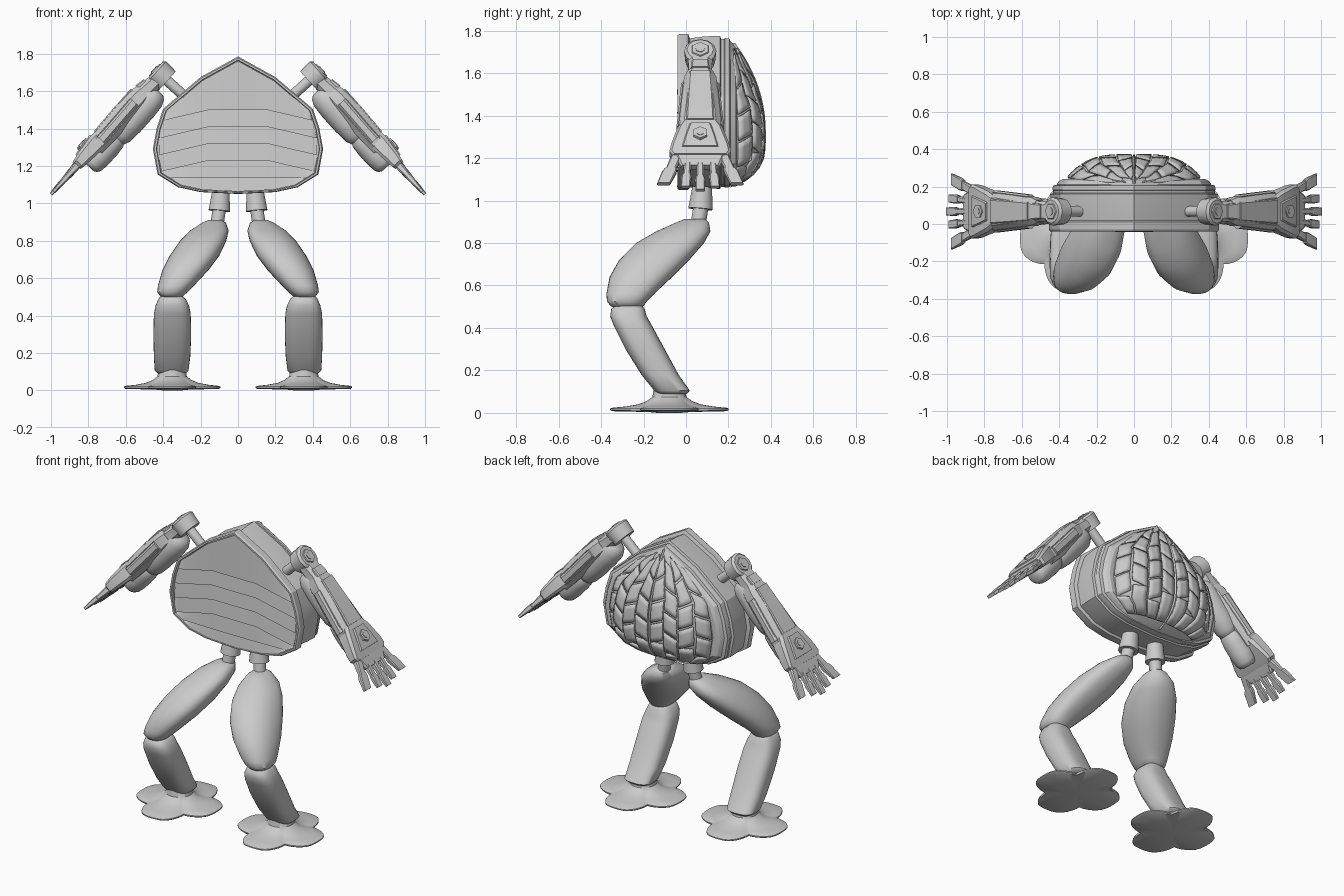
import bpy, bmesh, math
from mathutils import Vector, Matrix

if "Cube" in bpy.data.objects:
    bpy.data.objects.remove(bpy.data.objects["Cube"])

grey = bpy.data.materials.new("light_grey")
grey.diffuse_color = (0.6, 0.6, 0.6, 1)
grey.use_nodes = True
grey.node_tree.nodes["Principled BSDF"].inputs["Base Color"].default_value = grey.diffuse_color


def make(name, bm, matrix=None, mirror=False, angle=30, solid=0):
    if matrix:
        bm.transform(matrix)
    bmesh.ops.recalc_face_normals(bm, faces=bm.faces)
    me = bpy.data.meshes.new(name)
    bm.to_mesh(me)
    bm.free()
    me.materials.append(grey)
    me.shade_smooth()
    me.set_sharp_from_angle(angle=math.radians(angle))
    ob = bpy.data.objects.new(name, me)
    bpy.context.collection.objects.link(ob)
    if solid:
        m = ob.modifiers.new("thickness", 'SOLIDIFY')
        m.thickness, m.offset = solid, 0
    if mirror:
        ob.modifiers.new("mirror", 'MIRROR').use_mirror_merge = False
    return ob


def loft(bm, rings, caps=True):
    rows = [[bm.verts.new(p) for p in r] for r in rings]
    n = len(rows[0])
    for a, b in zip(rows, rows[1:]):
        for i in range(n):
            bm.faces.new((a[i], a[(i + 1) % n], b[(i + 1) % n], b[i]))
    if caps:
        bm.faces.new(rows[0])
        bm.faces.new(rows[-1])


def oval(x0, x1, y0, y1, z, power=1.0, n=32):
    """Horizontal (super)ellipse filling a rectangle."""
    pts = []
    for i in range(n):
        t = math.tau * i / n
        c, s = math.cos(t), math.sin(t)
        c = math.copysign(abs(c) ** power, c)
        s = math.copysign(abs(s) ** power, s)
        pts.append(((x0 + x1) / 2 + c * (x1 - x0) / 2, (y0 + y1) / 2 + s * (y1 - y0) / 2, z))
    return pts


def rod(bm, a, b, ra, rb, n=20):
    a, b = Vector(a), Vector(b)
    q = (b - a).to_track_quat('Z', 'Y')
    ring = lambda c, r: [c + q @ Vector((r * math.cos(math.tau * i / n), r * math.sin(math.tau * i / n), 0)) for i in range(n)]
    loft(bm, [ring(a, ra), ring(b, rb)])


def interp(tab, x):
    for (xa, za), (xb, zb) in zip(tab, tab[1:]):
        if x <= xb:
            return za + (zb - za) * (x - xa) / (xb - xa)
    return tab[-1][1]


# ---- torso outline in x, z ----
upper = [(0, 1.785), (.2, 1.675), (.4, 1.505), (.435, 1.40), (.455, 1.29)]
lower = [(0, 1.05), (.2, 1.06), (.32, 1.086), (.43, 1.155), (.455, 1.29)]
half = upper + lower[-2::-1]
outline = half + [(-x, z) for x, z in half[-2:0:-1]]
CZ = 1.31


def ring_at(s, y):
    return [(x * s, y, CZ + (z - CZ) * s) for x, z in outline]


# torso hull with front rim, rear groove and rear flange
bm = bmesh.new()
loft(bm, [ring_at(s, y) for y, s in [
    (-.018, .90), (-.02, .955), (-.04, .96), (-.04, .985), (-.03, 1), (.01, 1), (.018, .955),
    (.09, .975), (.16, .98), (.165, .95), (.18, .95), (.183, .96), (.205, .95),
    (.21, .91), (.23, .88), (.24, .84)]])
make("torso", bm, angle=25)

# overlapping belly plates, stepped along drooping seams
bm = bmesh.new()
levels = [1.0, 1.135, 1.23, 1.32, 1.41, 1.50, 1.9]
K = .95
for k, (lo, hi) in enumerate(zip(levels, levels[1:])):
    cols = []
    for i in range(-36, 37):
        x = abs(i) / 36 * .455
        droop = max(0, x - .16) * .22
        top = min(CZ + (interp(upper, x) - CZ) * K, hi - (droop if k else 0))
        bot = max(CZ + (interp(lower, x) - CZ) * K, lo - (droop if k > 1 else 0))
        bulge = .01 * (1 - (x / .455) ** 2)
        cols.append((i / 36 * .455 * K, top, bot, bulge) if top > bot + .002 else None)
    for a, b in zip(cols, cols[1:]):
        if a and b:
            q = [[bm.verts.new(p) for p in ((x, -.023 - g, t), (x, -.032 - g, z), (x, -.019, z))]
                 for x, t, z, g in (a, b)]
            for j in range(2):
                bm.faces.new((q[0][j], q[0][j + 1], q[1][j + 1], q[1][j]))
bmesh.ops.remove_doubles(bm, verts=bm.verts, dist=1e-5)
make("belly_plates", bm)


# ---- rear shell: dome carrying staggered plates that fan out from the top ----
def dome(x, z, lift=0):
    """Shell surface over a point of the torso outline plane."""
    s = 0
    for (xa, za), (xb, zb) in zip(outline, outline[1:] + outline[:1]):
        nx, nz = zb - za, xa - xb
        s = max(s, (x * nx + (z - CZ) * nz) / (xa * nx + (za - CZ) * nz))
    dz = z - CZ
    r = math.hypot(x, dz) or 1
    p = 3.6 - 1.4 * max(0, dz / r) ** 2
    return (x * .83, .21 + .152 * (1 - min(s, 1) ** p) + lift, CZ + dz * (.93 if dz > 0 else .955))


bm = bmesh.new()
loft(bm, [[dome(x * s, CZ + (z - CZ) * s) for x, z in outline]
          for s in (1, .97, .92, .85, .75, .62, .48, .3, .12, .01)])
make("shell_dome", bm)

width = sorted((z, x) for x, z in half)
bm = bmesh.new()
col_edges = [.02, .27, .52, .77, .97]
row_edges = [[.07, .22, .40, .58, .76, .965], [.10, .31, .49, .67, .85, .965]]
for side in (-1, 1):
    for c, (u0, u1) in enumerate(zip(col_edges, col_edges[1:])):
        rows = row_edges[c % 2]
        for v0, v1 in zip(rows, rows[1:]):
            g = []
            for a in range(5):
                v = v0 + .009 + (v1 - v0 - .018) * a / 4
                row = []
                for b in range(4):
                    u = u0 + .014 + (u1 - u0 - .028) * b / 3
                    # slanted row seams give an irregular honeycomb
                    vv = min(.965, v + .05 * (b / 3 - .5) * (1 if c % 2 else -1) * (v1 < .9))
                    z = 1.785 - .735 * vv
                    row.append(bm.verts.new(dome(side * u * interp(width, z) * .98, z, .006)))
                g.append(row)
            for a in range(4):
                for b in range(3):
                    bm.faces.new((g[a][b], g[a][b + 1], g[a + 1][b + 1], g[a + 1][b]))
make("shell_plates", bm, solid=.012)

# central spine ridge
bm = bmesh.new()
loft(bm, [[(dx, dome(0, z)[1] + dy, dome(0, z)[2]) for dx, dy in ((-.007, 0), (0, .014), (.007, 0))]
          for z in [1.775 - .72 * i / 16 for i in range(17)]])
make("shell_spine", bm)

# ---- legs ----
bm = bmesh.new()
rod(bm, (.09, .078, 1.08), (.10, .068, .96), .045, .058)
rod(bm, (.10, .07, .97), (.115, .055, .87), .036, .036)
make("hip_joint", bm, mirror=True)

bm = bmesh.new()
loft(bm, [oval(*r, .85) for r in [
    (.09, .155, -.01, .09, .912), (.065, .19, -.045, .108, .897), (.05, .255, -.14, .115, .855),
    (.062, .31, -.235, .085, .80), (.10, .365, -.315, .015, .72), (.16, .405, -.36, -.065, .64),
    (.235, .428, -.375, -.15, .56), (.27, .432, -.372, -.185, .525), (.295, .415, -.355, -.2, .503),
    (.32, .40, -.33, -.22, .495)]])
make("thigh", bm, mirror=True, angle=50)

bm = bmesh.new()
loft(bm, [oval(*r, .7) for r in [
    (.30, .41, -.33, -.21, .508), (.28, .425, -.352, -.195, .49), (.262, .44, -.357, -.185, .455),
    (.253, .45, -.34, -.16, .41), (.25, .452, -.285, -.10, .30), (.255, .45, -.21, -.035, .18),
    (.265, .445, -.15, .018, .105), (.28, .43, -.135, .005, .09)]])
make("shin", bm, mirror=True, angle=50)


# four blunt toes at front, back and sides, flaring up into the ankle
def foot_ring(size, round_r, mix, z, n=64):
    pts = []
    for i in range(n):
        t = math.tau * i / n
        star = (.183 + .08 * min(1, 1.15 * abs(math.cos(2 * t)))) * size
        r = star * (1 - mix) + round_r * mix
        pts.append((.352 + r * math.cos(t) * .98, -.078 + r * math.sin(t) * (1 + .06 * (1 - mix)), z))
    return pts


bm = bmesh.new()
loft(bm, [foot_ring(*r) for r in [(.2, 0, 0, 0), (.35, 0, 0, .004), (.97, 0, 0, .008), (1, 0, 0, .013),
                                  (1, 0, 0, .02), (.97, 0, 0, .024), (.8, .15, .2, .030),
                                  (.6, .13, .5, .040), (.5, .10, .8, .055),
                                  (.5, .08, 1, .075), (.5, .075, 1, .11)]])
make("foot", bm, mirror=True, angle=40)

# ---- arms: local x runs down the arm, y across, z outward ----
d, n = Vector((.67, 0, -.742)), Vector((.742, 0, .67))
ARM = Matrix(((d.x, 0, n.x, .42), (0, 1, 0, .067), (d.z, 0, n.z, 1.69), (0, 0, 0, 1)))


def slab(bm, sections, c=.25, y=0):
    """Chamfered slab from (u, half width, low, high) sections."""
    rings = []
    for s in sections:
        u, h, lo, hi = s[:4]
        yc = s[4] if len(s) > 4 else y
        e = c * (hi - lo)
        rings.append([(u, yc + a, w) for a, w in (
            (-h, lo + e), (-h + e, lo), (h - e, lo), (h, lo + e), (h, hi - e), (h - e, hi), (e - h, hi), (-h, hi - e))])
    loft(bm, rings)


bm = bmesh.new()
rod(bm, (.25, .067, 1.54), (.40, .067, 1.675), .028, .028)
make("shoulder_rod", bm, mirror=True)

bm = bmesh.new()
rod(bm, (0, 0, -.055), (0, 0, .02), .07, .076, 12)
rod(bm, (0, 0, .02), (0, 0, .032), .076, .062, 12)
rod(bm, (0, 0, .03), (0, 0, .038), .046, .042, 6)
rod(bm, (0, 0, .03), (0, 0, .042), .022, .022, 12)
slab(bm, [(.0, .06, -.05, .025), (.11, .054, -.05, .042), (.14, .06, -.05, .046)])
slab(bm, [(.075, .04, .02, .045), (.13, .044, .03, .055)])
make("shoulder", bm, ARM, True)

bm = bmesh.new()
slab(bm, [(.125, .06, -.055, .048), (.17, .076, -.06, .056), (.30, .088, -.06, .055),
          (.43, .10, -.06, .05), (.52, .10, -.055, .043)])
slab(bm, [(.16, .05, .04, .062), (.30, .058, .04, .061), (.46, .066, .03, .056)])
for s in (-1, 1):
    # side rails
    slab(bm, [(.20, .012, -.03, .03, s * .078), (.47, .012, -.035, .025, s * .1)])
make("forearm", bm, ARM, True)

bm = bmesh.new()
slab(bm, [(.46, .085, -.04, .05), (.50, .108, -.045, .052), (.60, .138, -.035, .042),
          (.64, .145, -.03, .034), (.66, .13, -.025, .03)], .18)
slab(bm, [(.49, .05, .03, .06), (.56, .07, .03, .055), (.62, .085, .02, .045)])
slab(bm, [(.65, .12, -.02, .026), (.70, .10, -.02, .02), (.72, .09, -.016, .016)])
rod(bm, (.553, 0, .04), (.553, 0, .064), .04, .036, 6)
rod(bm, (.553, 0, .05), (.553, 0, .067), .02, .02, 6)
make("wrist_cuff", bm, ARM, True)

# rounded pads on the inner side
bm = bmesh.new()
for u0, u1, h, depth in ((.07, .42, .072, .075), (.385, .62, .068, .066)):
    rings = []
    for f, r in ((0, .45), (.04, .72), (.14, .93), (.35, 1), (.65, 1), (.87, .92), (.96, .75), (1, .5)):
        u = u0 + (u1 - u0) * f
        rings.append([(u, h * r * math.cos(math.tau * i / 24),
                       -.055 + depth * r * math.sin(math.tau * i / 24)) for i in range(24)])
    loft(bm, rings)
make("arm_pad", bm, ARM, True, angle=45)

# three straight fingers and a broad splayed one on each edge, two joints each
bm = bmesh.new()
for y0, y1, u0, u1, h in ((-.058, -.07, .69, .845, .024), (0, 0, .70, .865, .024), (.058, .07, .69, .845, .024),
                          (-.105, -.172, .64, .825, .034), (.105, .172, .64, .825, .034)):
    for f0, f1, k in ((0, .55, .75), (.5, 1, 1)):
        at = lambda f: (u0 + (u1 - u0) * f, y0 + (y1 - y0) * f)
        (ua, ya), (ub, yb) = at(f0), at(f1)
        th = .020 if f0 == 0 else .015
        slab(bm, [(ua, h * k * .85, -th, th, ya), (ua + .02, h * k, -th, th, ya + (yb - ya) * .02 / (ub - ua)),
                  (ub, h * k * .9, -th * .6, th * .6, yb)], .2)
make("fingers", bm, ARM, True)
